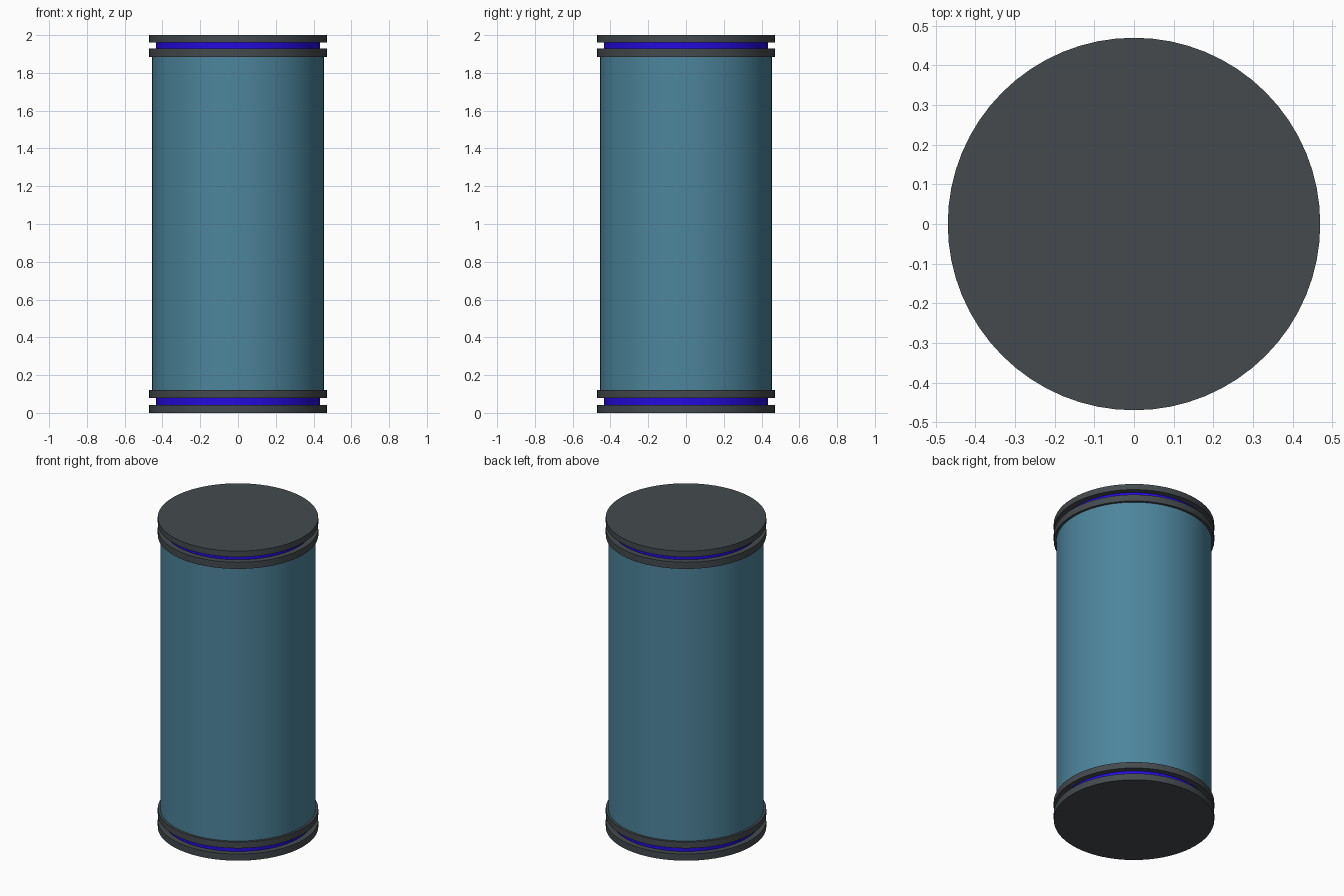
import bpy

if "Cube" in bpy.data.objects:
    bpy.data.objects.remove(bpy.data.objects["Cube"])

SIDES = 64


def material(name, rgb):
    m = bpy.data.materials.new(name)
    m.diffuse_color = (*rgb, 1.0)
    m.use_nodes = True
    m.node_tree.nodes["Principled BSDF"].inputs["Base Color"].default_value = m.diffuse_color
    return m


dark_grey = material("dark_grey", (0.058, 0.068, 0.074))
teal = material("teal", (0.074, 0.235, 0.335))
blue = material("bright_blue", (0.018, 0.003, 0.74))


def disc(name, radius, z0, z1, mat):
    """Capped cylinder between two heights."""
    bpy.ops.mesh.primitive_cylinder_add(
        vertices=SIDES, radius=radius, depth=z1 - z0, location=(0, 0, (z0 + z1) / 2))
    ob = bpy.context.object
    ob.name = name
    ob.data.materials.append(mat)
    bpy.ops.object.shade_smooth_by_angle()
    return ob


# Main tank body
disc("body", 0.455, 0.12, 1.885, teal)

# End caps: two grey flanges with a recessed blue light ring between them
disc("bottom_outer_flange", 0.47, 0.0, 0.043, dark_grey)
disc("bottom_light_ring", 0.435, 0.043, 0.08, blue)
disc("bottom_inner_flange", 0.47, 0.08, 0.12, dark_grey)
disc("top_inner_flange", 0.47, 1.885, 1.928, dark_grey)
disc("top_light_ring", 0.435, 1.928, 1.962, blue)
disc("top_outer_flange", 0.47, 1.962, 2.0, dark_grey)
